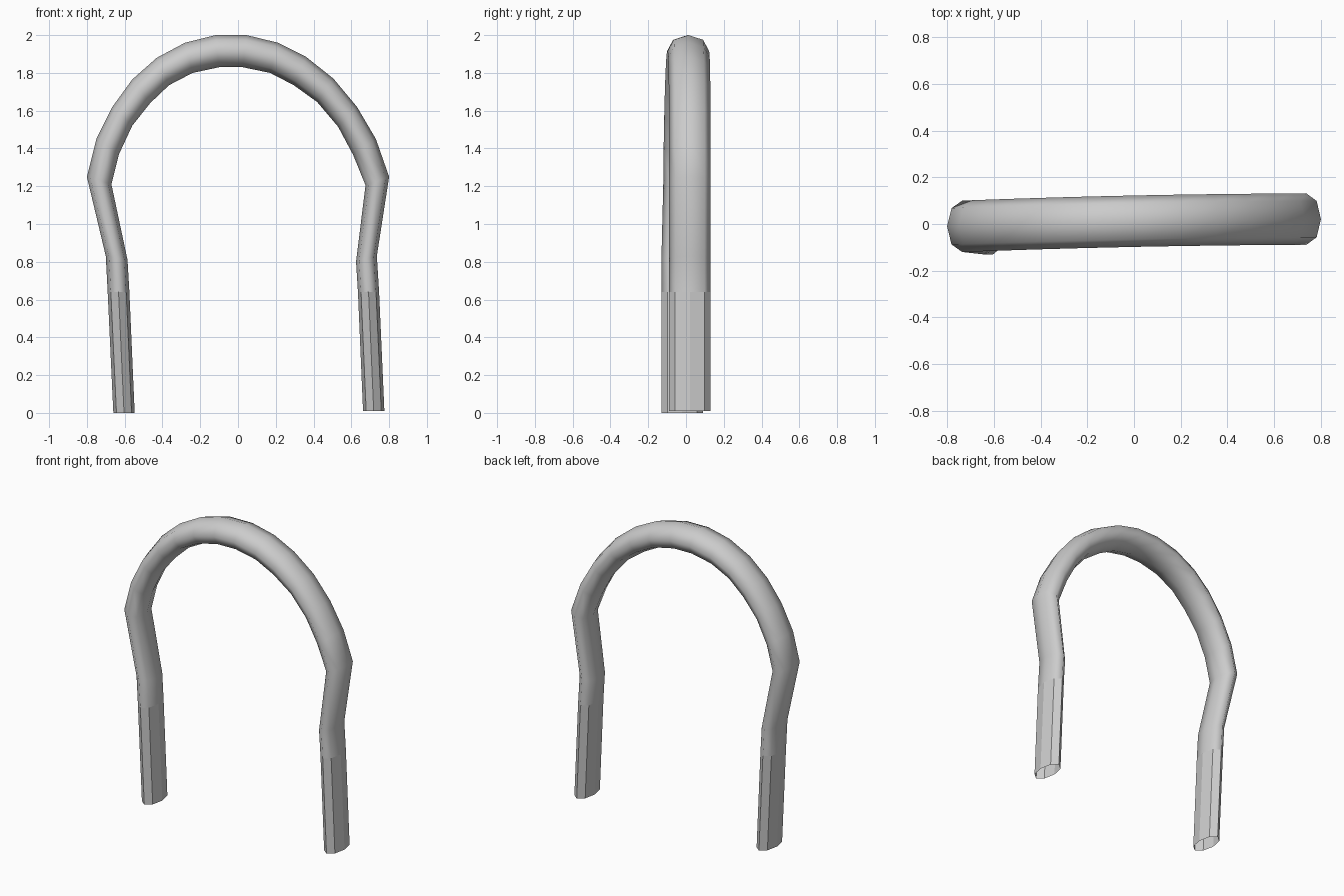
import bpy, bmesh, math
from mathutils import Vector

if "Cube" in bpy.data.objects:
    bpy.data.objects.remove(bpy.data.objects["Cube"])

# Outline of the bent bar: outer x, outer z, inner x, inner z, from left foot to right foot
RINGS = [
    (-.66, 0, -.547, 0), (-.69, .64, -.575, .64), (-.70, .83, -.585, .81),
    (-.80, 1.25, -.67, 1.21), (-.75, 1.45, -.63, 1.37), (-.665, 1.62, -.56, 1.52),
    (-.56, 1.765, -.465, 1.64), (-.43, 1.88, -.365, 1.735), (-.28, 1.96, -.24, 1.80),
    (-.12, 2.0, -.10, 1.83), (.045, 2.0, .025, 1.83), (.21, 1.96, .17, 1.80),
    (.36, 1.885, .295, 1.735), (.505, 1.77, .42, 1.645), (.63, 1.62, .53, 1.515),
    (.73, 1.45, .61, 1.365), (.80, 1.25, .675, 1.205), (.735, .83, .625, .80),
    (.747, .64, .635, .64), (.775, .01, .662, .01),
]
SIDES = 8
HALF_DEPTH = .11


def centre_y(x, z):
    # The bar is slightly twisted about the vertical axis
    if z < 1:
        return math.copysign(.02, x)
    return .012 + .021 * x - .012 * x * x


# Octagonal tube swept through the outline
bm = bmesh.new()
loops = []
for ox, oz, ix, iz in RINGS:
    outer, inner = Vector((ox, 0, oz)), Vector((ix, 0, iz))
    mid, half = (outer + inner) / 2, (outer - inner) / 2
    mid.y = centre_y(mid.x, mid.z)
    loop = []
    for k in range(SIDES):
        a = 2 * math.pi * k / SIDES
        loop.append(bm.verts.new(mid + half * math.cos(a) + Vector((0, HALF_DEPTH * math.sin(a), 0))))
    loops.append(loop)

# Flat facets on the straight feet, smooth everywhere above; ends stay open
last = len(loops) - 2
for i in range(len(loops) - 1):
    for k in range(SIDES):
        n = (k + 1) % SIDES
        f = bm.faces.new((loops[i][k], loops[i][n], loops[i + 1][n], loops[i + 1][k]))
        f.smooth = i not in (0, last)
bmesh.ops.recalc_face_normals(bm, faces=bm.faces)

mesh = bpy.data.meshes.new("arched_bar")
bm.to_mesh(mesh)
bm.free()
bar = bpy.data.objects.new("arched_bar", mesh)
bpy.context.collection.objects.link(bar)
